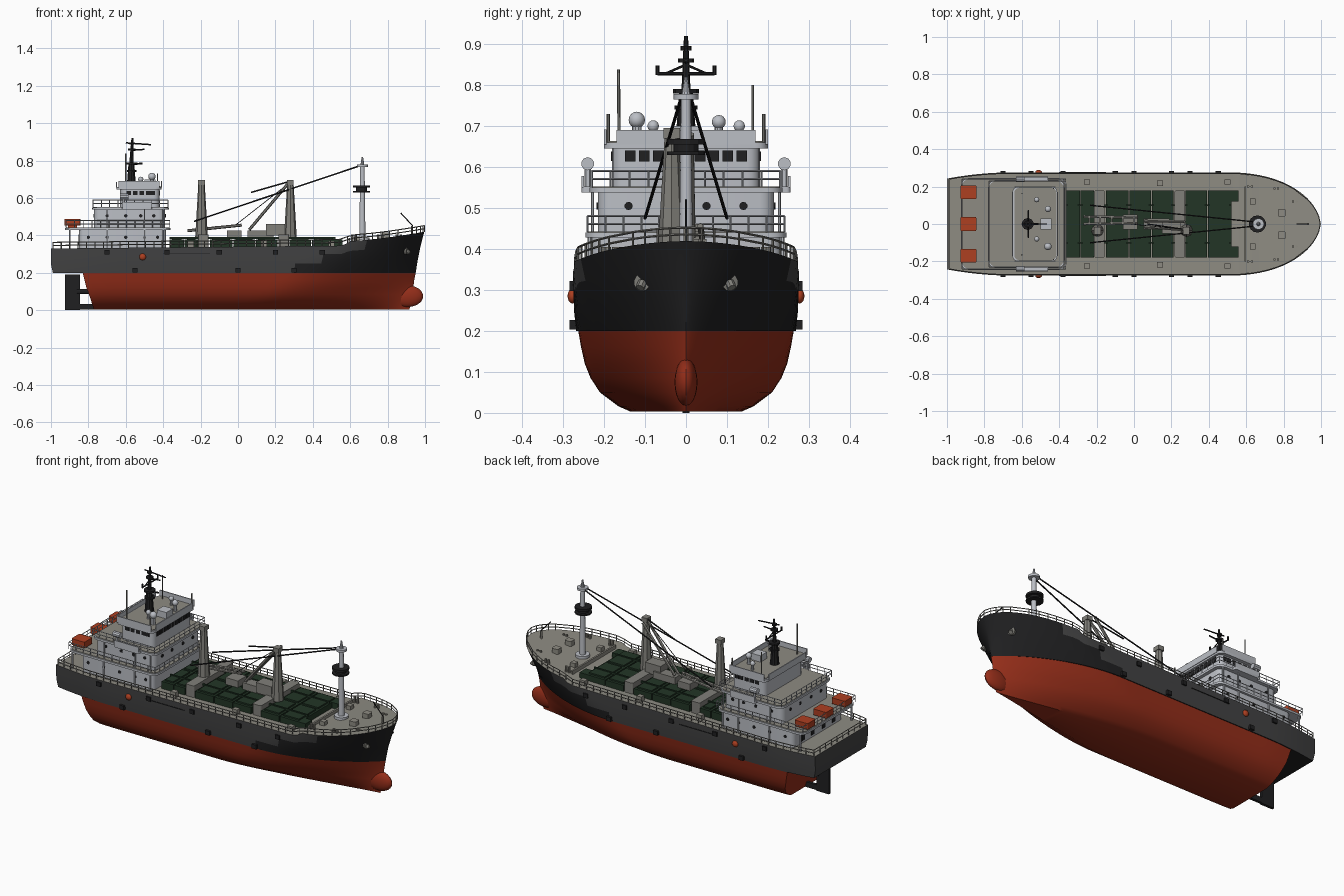
import bpy, bmesh, math
from mathutils import Vector, Matrix

def material(name, r, g, b):
    m = bpy.data.materials.new(name)
    m.diffuse_color = (r, g, b, 1)
    return m

RED = material("hull red", .30, .027, .010)
GREY = material("weathered hull grey", .055, .055, .056)
BLACK = material("charcoal black", .014, .014, .015)
DECK = material("deck beige", .27, .26, .225)
GREEN = material("hatch green", .016, .036, .019)
WHITE = material("house pale grey", .50, .52, .56)
STEEL = material("crane grey", .22, .215, .195)
ORANGE = material("raft red", .42, .05, .015)

def finish(name, bm, *mats, smooth=False):
    bmesh.ops.recalc_face_normals(bm, faces=bm.faces)
    me = bpy.data.meshes.new(name)
    bm.to_mesh(me)
    bm.free()
    for m in mats:
        me.materials.append(m)
    ob = bpy.data.objects.new(name, me)
    bpy.context.collection.objects.link(ob)
    if smooth:
        bpy.ops.object.select_all(action='DESELECT')
        ob.select_set(True)
        bpy.context.view_layer.objects.active = ob
        bpy.ops.object.shade_smooth_by_angle(angle=math.radians(35))
    return ob

def box(bm, x0, x1, y0, y1, z0, z1, r=0):
    M = Matrix.Translation(((x0+x1)/2, (y0+y1)/2, (z0+z1)/2)) @ Matrix.Diagonal((x1-x0, y1-y0, z1-z0, 1))
    vs = bmesh.ops.create_cube(bm, size=1, matrix=M)['verts']
    if r:
        es = {e for v in vs for e in v.link_edges if abs(e.verts[0].co.z-e.verts[1].co.z) > 1e-5}
        bmesh.ops.bevel(bm, geom=list(es), offset=r, segments=4, profile=.5, affect='EDGES')

def rod(bm, p, q, r, r2=None, n=6):
    p, q = Vector(p), Vector(q)
    d = q-p
    M = Matrix.Translation((p+q)/2) @ d.to_track_quat('Z', 'Y').to_matrix().to_4x4()
    bmesh.ops.create_cone(bm, cap_ends=True, segments=n, radius1=r, radius2=r if r2 is None else r2, depth=d.length, matrix=M)

def ball(bm, c, rx, ry, rz, n=16):
    M = Matrix.Translation(c) @ Matrix.Diagonal((rx, ry, rz, 1))
    bmesh.ops.create_uvsphere(bm, u_segments=n, v_segments=n//2+2, radius=1, matrix=M)

def rail(bm, pts, h, r=.0028):
    for i, p in enumerate(pts):
        p = Vector(p)
        rod(bm, p, p+Vector((0, 0, h)), r, n=4)
        if i:
            for f in (.5, 1):
                up = Vector((0, 0, h*f))
                rod(bm, Vector(pts[i-1])+up, p+up, r, n=4)

def along(corners, step):
    out = []
    for a, b in zip(corners, corners[1:]):
        a, b = Vector(a), Vector(b)
        n = max(1, round((b-a).length/step))
        out += [a.lerp(b, k/n) for k in range(n)]
    return out + [Vector(corners[-1])]

# Hull waterlines: height, stern x, bow x, half width, taper start, taper powers
def sheer(x):
    if x < .56: return .33+.015*(x+1)/1.56
    if x < .6: return .345+.025*(x-.56)/.04
    return .37+.05*((x-.6)/.4)**1.4

def half(x, row):
    z, xs, xe, H, x0, p, q = row
    if x > x0: H *= max(0, 1-((x-x0)/(xe-x0))**p)**q
    if x < -.65: H *= 1-.12*((-.65-x)/.35)**2
    return H

LOWER = [(.003, -.77, .915, .135, 0, 1.6, 1.2), (.016, -.775, .92, .165, 0, 1.6, 1.15),
         (.05, -.785, .93, .21, .1, 1.7, 1.05), (.085, -.797, .933, .233, .15, 1.7, 1.0),
         (.12, -.81, .937, .247, .2, 1.8, .95), (.16, -.82, .942, .256, .25, 1.9, .9),
         (.2, -.83, .95, .263, .3, 1.9, .85)]
UPPER = [(0, -.99, .95, .268, .3, 1.9, .85), (.35, -1, .962, .273, .38, 2, .73),
         (.7, -1, .978, .275, .45, 2.1, .62), (1, -1, .996, .276, .5, 2.2, .55)]
TOP = UPPER[-1]

def loft(name, rows, height, paint, mats, cap_mat):
    bm = bmesh.new()
    N = 56
    grid = []
    for row in rows:
        line = []
        for i in range(N+1):
            x = row[1]+(row[2]-row[1])*(1-(1-i/N)**1.5)
            w = half(x, row)
            z = height(row, x)
            line.append((bm.verts.new((x, w, z)), bm.verts.new((x, -w, z))))
        grid.append(line)
    for k, (a, b) in enumerate(zip(grid, grid[1:])):
        bm.faces.new((a[0][0], a[0][1], b[0][1], b[0][0]))
        for i in range(N):
            for s in (0, 1):
                bm.faces.new((a[i][s], a[i+1][s], b[i+1][s], b[i][s]))
    for f in bm.faces:
        f.material_index = paint(f.calc_center_median())
    for line, m in ((grid[0], 0), (grid[-1], cap_mat)):
        for i in range(N):
            f = bm.faces.new((line[i][0], line[i+1][0], line[i+1][1], line[i][1]))
            f.material_index = m
    bmesh.ops.remove_doubles(bm, verts=bm.verts, dist=1e-5)
    finish(name, bm, *mats, smooth=True)

loft("lower_hull", LOWER, lambda r, x: r[0], lambda c: 0, [RED], 0)
loft("upper_hull", UPPER, lambda r, x: .2+(sheer(x)-.2)*r[0],
     lambda c: 1 if c.x < .3+3*(c.z-.22) else 0, [BLACK, GREY, DECK], 2)

bm = bmesh.new(); ball(bm, (.905, 0, .075), .085, .028, .058, 20)
finish("bow_bulb", bm, RED, smooth=True)
bm = bmesh.new()
box(bm, -.925, -.845, -.008, .008, 0, .19)
box(bm, -.845, -.76, -.008, .008, .004, .034)
rod(bm, (-.86, 0, .1), (-.77, 0, .1), .014, n=12)
finish("rudder_and_skeg", bm, BLACK)

# Deck edge rail, hawse pipes, side fittings
bm = bmesh.new()
for s in (-1, 1):
    xs = [-.99+.045*k for k in range(42)] + [.93, .955, .975, .988, .996]
    rail(bm, [(x, s*max(0, half(x, TOP)-.005), sheer(x)) for x in xs], .033)
rail(bm, along([(-.99, -.236, .33), (-.99, .236, .33)], .05), .033)
finish("deck_rail", bm, STEEL)
bm = bmesh.new()
for s in (-1, 1):
    x = .885
    rod(bm, (x-.02, s*.09, .32), (x+.022, s*.108, .318), .021, n=14)
    rod(bm, (x+.02, s*.106, .319), (x+.03, s*.112, .305), .011, n=8)
finish("hawse_anchors", bm, STEEL, smooth=True)
bm = bmesh.new()
for s in (-1, 1):
    ball(bm, (-.51, s*.277, .285), .018, .012, .018)
finish("side_buoys", bm, ORANGE, smooth=True)
bm = bmesh.new()
for s in (-1, 1):
    for x, z in ((-.7, .31), (-.38, .31), (-.1, .31), (.2, .31), (.45, .31), (-.55, .215), (0, .215), (.3, .215)):
        box(bm, x-.014, x+.014, s*.274-.01, s*.274+.01, z-.012, z+.012)
    box(bm, -.4, -.15, s*.275-.003, s*.275+.003, .3, .304)
finish("side_fenders", bm, BLACK)

# Cargo hatches with ribs
bm = bmesh.new()
for a, b in ((-.365, -.29), (-.285, -.215), (-.15, -.03), (-.025, .09), (.095, .21), (.275, .39), (.395, .52)):
    box(bm, a, b, -.18, .18, .325, .378)
    box(bm, a+.012, b-.012, -.165, -.01, .375, .386)
    box(bm, a+.012, b-.012, .01, .165, .375, .386)
for s in (-1, 1):
    box(bm, .515, .56, s*.15-.03, s*.15+.03, .33, .378)
    box(bm, -.365, .52, s*.1-.004, s*.1+.004, .38, .391)
finish("cargo_hatches", bm, GREEN)

# Cranes
def taper(bm, x, y, z0, z1, b, t):
    rod(bm, (x, y, z0), (x, y, z1), b, t, 8)
bm = bmesh.new()
for x in (-.185, .245):
    box(bm, x-.028, x+.028, -.18, .18, .33, .405, .01)
for x in (-.195, .28):
    taper(bm, x, -.035, .39, .68, .034, .017)
    box(bm, x-.018, x+.018, -.055, -.015, .67, .695)
for s in (-1, 1):
    rod(bm, (.27, s*.022-.01, .68), (.06, s*.016, .43), .008)
    rod(bm, (-.27, s*.02+.02, .425), (.02, s*.015+.02, .455), .008)
for k in range(5):
    x = -.24+.06*k
    box(bm, x-.004, x+.004, 0, .04, .425+.006*k, .437+.006*k)
box(bm, -.06, .02, -.03, .05, .385, .425)
box(bm, .05, .19, -.03, .03, .385, .425)
box(bm, .15, .25, -.05, .02, .40, .46)
finish("cranes", bm, STEEL)
bm = bmesh.new()
for s in (-1, 1):
    rod(bm, (.66, s*.01, .775), (-.235, s*.1, .475), .004)
rod(bm, (.28, -.03, .69), (.07, 0, .63), .004)
rod(bm, (.28, -.03, .685), (-.02, 0, .45), .002)
rod(bm, (.87, 0, .52), (.935, 0, .45), .003)
finish("rigging", bm, BLACK)

# Foremast
bm = bmesh.new()
rod(bm, (.665, 0, .375), (.665, 0, .39), .038, n=20)
rod(bm, (.665, 0, .375), (.665, 0, .77), .017, .012, 14)
rod(bm, (.665, 0, .765), (.665, 0, .778), .03, n=14)
rod(bm, (.665, 0, .77), (.665, 0, .82), .012, .004, 10)
finish("foremast", bm, WHITE, smooth=True)
bm = bmesh.new()
rod(bm, (.66, 0, .63), (.66, 0, .638), .046, n=14)
rod(bm, (.66, 0, .655), (.66, 0, .668), .046, n=14)
rod(bm, (.66, 0, .638), (.66, 0, .655), .03, n=14)
finish("crows_nest", bm, BLACK)

# Foredeck and side-deck fittings
bm = bmesh.new()
for s in (-1, 1):
    for x, y in ((.14, .218), (-.25, .225), (.5, .225)):
        box(bm, x-.016, x+.016, s*y-.014, s*y+.014, .33, .37)
    for x, y in ((.62, .2), (.76, .19), (.86, .12)):
        for d in (-.01, .01):
            rod(bm, (x+d, s*y, .365), (x+d, s*y, .405), .007, n=8)
    box(bm, .77, .81, s*.06-.02, s*.06+.02, .37, .415, .006)
    box(bm, .62, .65, s*.12-.015, s*.12+.015, .365, .395)
box(bm, .59, .6, -.2, .2, .345, .385)
rod(bm, (.93, 0, .4), (.93, 0, .45), .006)
finish("deck_fittings", bm, DECK)

# Deckhouse tiers
bm = bmesh.new()
box(bm, -.85, -.385, -.232, .232, .325, .432, .03)
box(bm, -.77, -.39, -.215, .215, .435, .545, .035)
box(bm, -.63, -.42, -.18, .18, .55, .65, .03)
box(bm, -.925, -.36, -.245, .245, .428, .440, .04)
box(bm, -.78, -.37, -.235, .235, .538, .550, .04)
box(bm, -.62, -.46, -.255, .255, .538, .552, .01)
box(bm, -.65, -.41, -.2, .2, .645, .66, .03)
for s in (-1, 1):
    box(bm, -.64, -.42, s*.197-.003, s*.197+.003, .655, .692)
    box(bm, -.62, -.46, s*.252-.003, s*.252+.003, .55, .578)
    for x in (-.9, -.7, -.5, -.4):
        rod(bm, (x, s*.235, .33), (x, s*.235, .43), .005)
        if x > -.75:
            rod(bm, (x, s*.228, .44), (x, s*.228, .54), .004)
    rod(bm, (-.61, s*.24, .55), (-.61, s*.24, .6), .008)
    rod(bm, (-.63, s*.24, .608), (-.585, s*.24, .608), .016, n=10)
box(bm, -.413, -.407, -.17, .17, .655, .69)
box(bm, -.653, -.647, -.17, .17, .655, .685)
finish("deckhouse", bm, WHITE, smooth=True)
bm = bmesh.new()
box(bm, -.92, -.365, -.24, .24, .440, .443, .04)
box(bm, -.775, -.375, -.23, .23, .550, .553, .04)
box(bm, -.64, -.415, -.195, .195, .660, .663, .03)
finish("upper_deck_floors", bm, DECK)
bm = bmesh.new()
for x0, x1, y, z in ((-.92, -.365, .24, .442), (-.775, -.375, .23, .552)):
    ring = [(x0, -y, z), (x1, -y, z), (x1, y, z), (x0, y, z), (x0, -y, z)]
    rail(bm, along(ring, .045), .038, .0025)
finish("deckhouse_rails", bm, WHITE)

# Windows as thin dark plates
bm = bmesh.new()
for s in (-1, 1):
    for x in (-.8, -.7, -.6, -.5, -.43):
        rod(bm, (x, s*.231, .39), (x, s*.235, .39), .009, n=10)
    for x in (-.7, -.6, -.52, -.45):
        rod(bm, (x, s*.214, .505), (x, s*.218, .505), .009, n=10)
    for x in (-.585, -.55, -.515, -.48, -.455):
        box(bm, x-.012, x+.012, s*.181-.002, s*.181+.002, .615, .638)
for k in range(-4, 5):
    box(bm, -.422, -.416, k*.034-.013, k*.034+.013, .613, .640)
for y in (-.14, -.05, .05, .14):
    rod(bm, (-.391, y, .505), (-.386, y, .505), .01, n=10)
    rod(bm, (-.772, y, .505), (-.767, y, .505), .01, n=10)
    box(bm, -.853, -.848, y-.014, y+.014, .345, .405)
finish("windows", bm, BLACK)

# Life raft boxes on the aft platform
bm = bmesh.new()
for y in (-.17, 0, .17):
    box(bm, -.927, -.843, y-.037, y+.037, .452, .487, .006)
    box(bm, -.91, -.86, y-.02, y+.02, .44, .455)
finish("life_rafts", bm, ORANGE)

# Main mast, domes and aerials on the bridge roof
bm = bmesh.new()
rod(bm, (-.57, 0, .66), (-.57, 0, .79), .026, .016, 10)
rod(bm, (-.57, 0, .79), (-.565, 0, .92), .011, .005, 8)
for z, r in ((.74, .028), (.78, .032), (.855, .02), (.885, .014)):
    rod(bm, (-.568, 0, z), (-.568, 0, z+.01), r, n=10)
rod(bm, (-.565, -.07, .828), (-.565, .07, .828), .004)
for s in (-1, 1):
    rod(bm, (-.565, s*.07, .825), (-.565, s*.07, .848), .005)
    rod(bm, (-.565, s*.05, .828), (-.565, 0, .85), .003)
rod(bm, (-.6, 0, .895), (-.465, 0, .885), .004)
rod(bm, (-.57, 0, .855), (-.5, 0, .86), .004)
rod(bm, (-.57, 0, .78), (-.51, 0, .785), .005)
finish("main_mast", bm, BLACK)
bm = bmesh.new()
for x, y, z, r in ((-.46, -.12, .715, .02), (-.46, .08, .71, .017), (-.52, -.08, .7, .014), (-.52, .13, .7, .014)):
    rod(bm, (x, y, .66), (x, y, z), r*.6, n=10)
    ball(bm, (x, y, z), r, r, r, 12)
box(bm, -.5, -.44, -.03, .03, .66, .70)
finish("radar_domes", bm, WHITE, smooth=True)
bm = bmesh.new()
rod(bm, (-.6, -.163, .66), (-.6, -.165, .838), .004)
rod(bm, (-.6, .163, .66), (-.6, .163, .80), .003)
for s in (-1, 1):
    rod(bm, (-.43, s*.19, .66), (-.43, s*.19, .73), .004)
finish("aerials", bm, STEEL)
